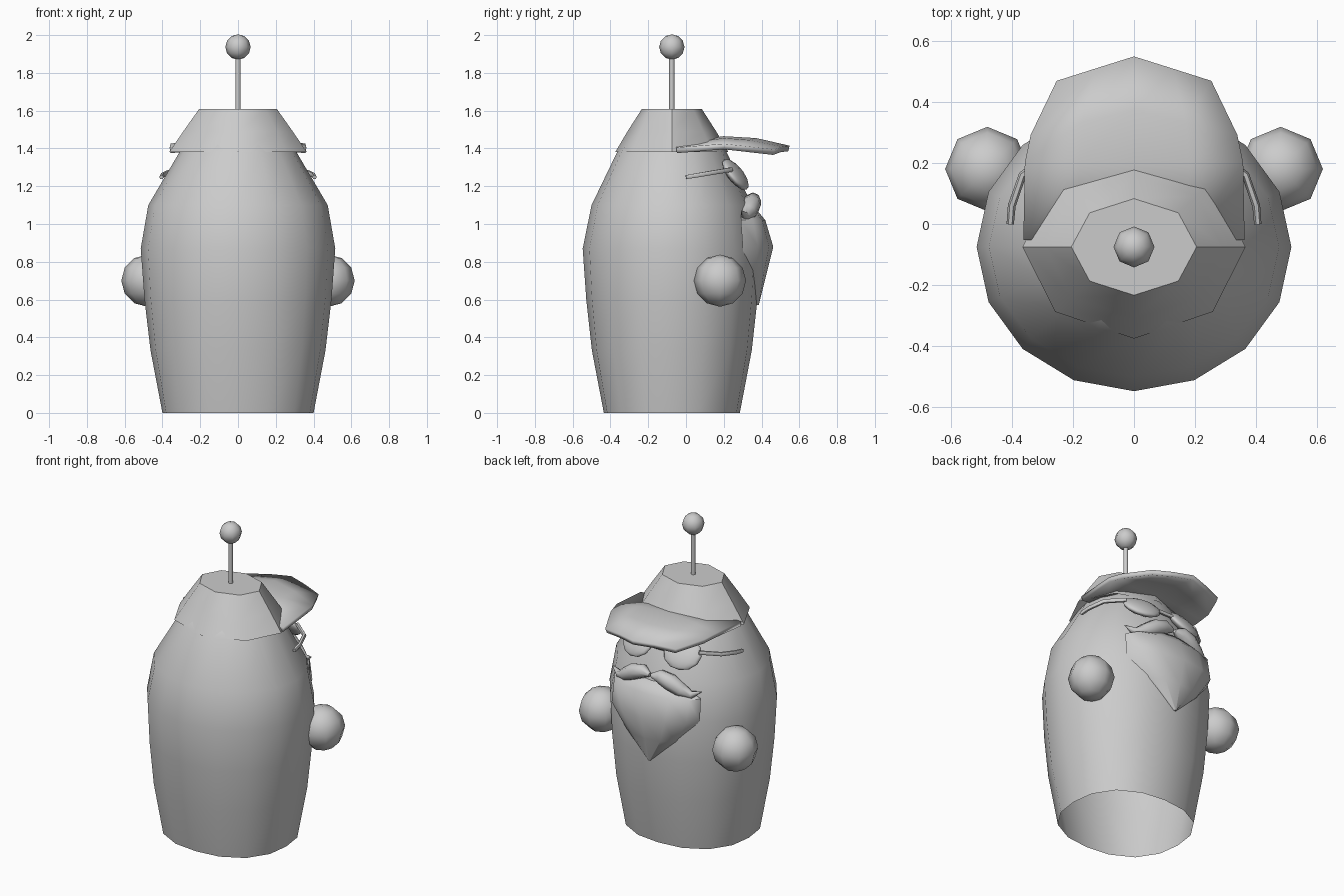
import bpy, bmesh, math
from mathutils import Vector

if "Cube" in bpy.data.objects:
    bpy.data.objects.remove(bpy.data.objects["Cube"])

grey = bpy.data.materials.new("light_grey")
grey.diffuse_color = (0.6, 0.6, 0.6, 1)
grey.use_nodes = True
grey.node_tree.nodes["Principled BSDF"].inputs["Base Color"].default_value = grey.diffuse_color
CY = -0.075  # centre line of body, cap and antenna


def finish(name, bm, angle=180):
    bmesh.ops.recalc_face_normals(bm, faces=bm.faces)
    me = bpy.data.meshes.new(name)
    bm.to_mesh(me)
    bm.free()
    ob = bpy.data.objects.new(name, me)
    bpy.context.collection.objects.link(ob)
    me.materials.append(grey)
    bpy.context.view_layer.objects.active = ob
    ob.select_set(True)
    bpy.ops.object.shade_smooth_by_angle(angle=math.radians(angle))
    ob.select_set(False)
    return ob


def loft(name, rings, cap_start=True, cap_end=True, angle=180):
    bm = bmesh.new()
    loops = [[bm.verts.new(p) for p in r] for r in rings]
    n = len(loops[0])
    for a, b in zip(loops, loops[1:]):
        for i in range(n):
            j = (i + 1) % n
            bm.faces.new((a[i], a[j], b[j], b[i]))
    if cap_start:
        bm.faces.new(loops[0])
    if cap_end:
        bm.faces.new(loops[-1])
    return finish(name, bm, angle)


def ring(n, rx, ry, z, cy=CY, power=2.0):
    pts = []
    for i in range(n):
        a = 2 * math.pi * i / n
        c, s = math.cos(a), math.sin(a)
        k = (abs(c) ** power + abs(s) ** power) ** (-1 / power)
        pts.append((rx * c * k, cy + ry * s * k, z))
    return pts


def tube(name, path, n=8):
    # path entries: x, y, z, radius
    pts = [Vector(p[:3]) for p in path]
    rings = []
    for i, p in enumerate(pts):
        t = (pts[min(i + 1, len(pts) - 1)] - pts[max(i - 1, 0)]).normalized()
        u = t.cross(Vector((0, 0, 1)) if abs(t.z) < 0.9 else Vector((1, 0, 0))).normalized()
        v = t.cross(u)
        rings.append([p + path[i][3] * (u * math.cos(2 * math.pi * k / n) + v * math.sin(2 * math.pi * k / n))
                      for k in range(n)])
    return loft(name, rings, angle=60)


def ball(name, centre, r, segs=8, rings=6, scale=(1, 1, 1), tilt=(0, 0, 0)):
    bm = bmesh.new()
    bmesh.ops.create_uvsphere(bm, u_segments=segs, v_segments=rings, radius=r)
    ob = finish(name, bm)
    ob.location, ob.scale, ob.rotation_euler = centre, scale, tilt
    return ob


# body: open at the bottom, tapering to the head
body = [(0, .40, .36, 2.35), (.33, .463, .423, 2.2), (.6, .495, .453, 2.1), (.87, .515, .472, 2),
        (1.1, .475, .425, 2), (1.38, .31, .29, 2), (1.5, .22, .2, 2)]
loft("body", [ring(16, rx, ry, z, power=p) for z, rx, ry, p in body], cap_start=False)

# cap crown
crown = [(1.38, .365, .30), (1.49, .29, .235), (1.61, .205, .158)]
loft("cap_crown", [ring(8, rx, ry, z) for z, rx, ry in crown], cap_start=False, angle=40)

# cap brim: arched sheet, rows of (edge y, middle y, half width, middle z, edge z)
rows = [(-.05, -.05, .36, 1.41, 1.39), (.2, .2, .355, 1.45, 1.41),
        (.29, .37, .335, 1.44, 1.40), (.465, .545, .25, 1.40, 1.38)]
bm = bmesh.new()
grid = []
for ye, ym, hw, zm, ze in rows:
    line = []
    for f in (-1, -.5, 0, .5, 1):
        k = abs(f)
        line.append(bm.verts.new((hw * f, ym + (ye - ym) * k, zm + (ze - zm) * k * k)))
    grid.append(line)
for a, b in zip(grid, grid[1:]):
    for i in range(4):
        bm.faces.new((a[i], a[i + 1], b[i + 1], b[i]))
brim = finish("cap_brim", bm, 50)
solid = brim.modifiers.new("thickness", 'SOLIDIFY')
solid.thickness, solid.offset = .03, 0

# antenna
tube("antenna_rod", [(0, CY, 1.55, .014), (0, CY, 1.9, .014)])
ball("antenna_ball", (0, CY, 1.937), .067)

for side, s in (("right", 1), ("left", -1)):
    ball(side + "_hand", (s * .48, .18, .70), .138)
    # glasses
    ball(side + "_lens", (s * .16, .262, 1.262), .1, 12, 6, (1.2, .36, 1.0), (math.radians(37), 0, -s * .25))
    tube(side + "_temple", [(s * .405, 0, 1.248, .012), (s * .40, .06, 1.258, .013),
                            (s * .365, .16, 1.275, .013), (s * .26, .24, 1.288, .013)], 6)
    # curled moustache half
    tube(side + "_moustache", [(s * .005, .365, 1.12, .012), (s * .06, .355, 1.125, .042),
                               (s * .13, .345, 1.10, .052), (s * .20, .33, 1.06, .043),
                               (s * .26, .315, 1.04, .024), (s * .32, .295, 1.07, .003)])
tube("glasses_bridge", [(-.08, .285, 1.27, .012), (.08, .285, 1.27, .012)], 6)

# beard: rounded front, flat back against the body; (z, half width, back y, front y)
beard = [(1.08, .16, .29, .37), (1.02, .31, .29, .42), (.88, .31, .30, .462),
         (.73, .20, .31, .425), (.57, .01, .36, .385)]
loft("beard", [[(hw * math.cos(math.pi * i / 6), yb + (yf - yb) * math.sin(math.pi * i / 6), z)
                for i in range(7)] for z, hw, yb, yf in beard], angle=60)
